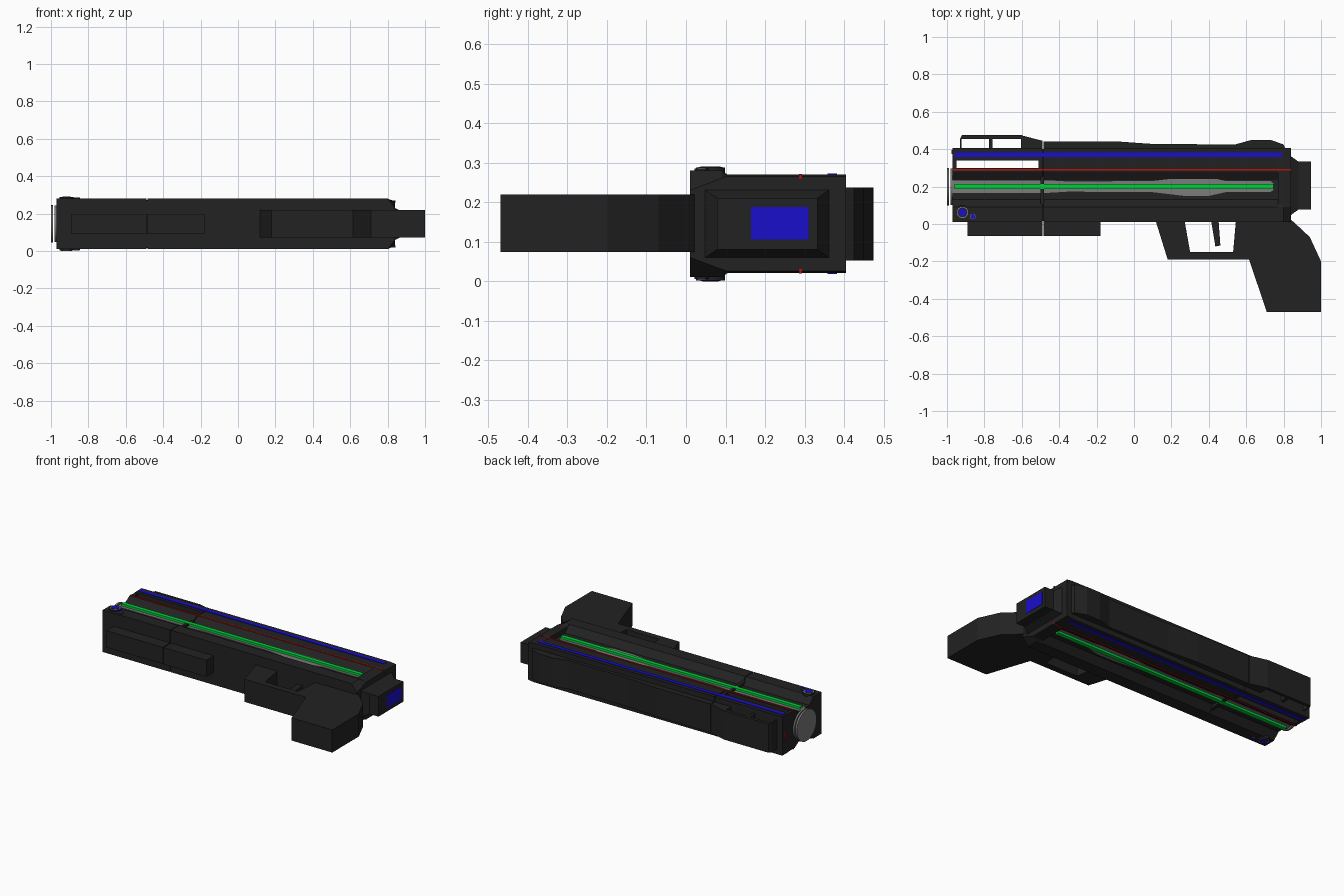
import bpy, bmesh, math

if "Cube" in bpy.data.objects:
    bpy.data.objects.remove(bpy.data.objects["Cube"])

ZC = 0.145  # middle plane of the thickness


def mat(name, r, g, b):
    m = bpy.data.materials.new(name)
    m.diffuse_color = (r, g, b, 1)
    m.use_nodes = True
    m.node_tree.nodes["Principled BSDF"].inputs["Base Color"].default_value = m.diffuse_color
    return m


DARK = mat("dark_shell", 0.016, 0.016, 0.016)
GREY = mat("barrel_grey", 0.2, 0.2, 0.2)
GREEN = mat("green_glow", 0.0, 0.62, 0.04)
BLUE = mat("blue_glow", 0.01, 0.004, 0.6)
RED = mat("red_line", 0.5, 0.005, 0.005)


def loft(name, rings, m):
    """Skin a list of equal-length rings and cap both ends."""
    bm = bmesh.new()
    rows = [[bm.verts.new(p) for p in r] for r in rings]
    n = len(rows[0])
    for a, b in zip(rows, rows[1:]):
        for i in range(n):
            j = (i + 1) % n
            bm.faces.new((a[i], a[j], b[j], b[i]))
    bm.faces.new(rows[0])
    bm.faces.new(rows[-1])
    bmesh.ops.recalc_face_normals(bm, faces=bm.faces)
    me = bpy.data.meshes.new(name)
    bm.to_mesh(me)
    bm.free()
    ob = bpy.data.objects.new(name, me)
    bpy.context.collection.objects.link(ob)
    me.materials.append(m)
    return ob


def plate(name, pts, z0, z1, m=DARK):
    """Outline in x,y given thickness in z."""
    return loft(name, [[(x, y, z) for x, y in pts] for z in (z0, z1)], m)


def box(name, x0, x1, y0, y1, z0, z1, m=DARK):
    return plate(name, [(x0, y0), (x1, y0), (x1, y1), (x0, y1)], z0, z1, m)


def section(x, half):
    """Mirror a (y, half thickness) outline into a closed ring at x."""
    return [(x, y, ZC + h) for y, h in half] + [(x, y, ZC - h) for y, h in reversed(half)]


def cylinder(name, r, depth, loc, axis, m, n=32):
    bpy.ops.mesh.primitive_cylinder_add(
        vertices=n, radius=r, depth=depth, location=loc,
        rotation=(0, math.pi / 2, 0) if axis == 'X' else (0, 0, 0))
    ob = bpy.context.object
    ob.name = name
    ob.data.materials.append(m)
    bpy.ops.object.shade_smooth_by_angle(angle=math.radians(35))
    return ob


# Shell: wide lower body, side groove for the barrel, upper slide
lower = [(.01, .135), (.09, .135), (.13, .094), (.235, .094)]
upper = [(.28, .122), (.405, .125)]
loft("rear_shell", [section(x, lower + upper) for x in (-.485, .78)], DARK)
loft("front_shell_lower", [section(x, lower + [(.28, .122), (.30, .123)]) for x in (-.97, -.49)], DARK)
loft("front_shell_upper", [section(x, [(.34, .124), (.405, .125)]) for x in (-.97, -.49)], DARK)
loft("shell_joint", [section(x, [(.015, .125), (.4, .09)]) for x in (-.5, -.48)], DARK)
box("slot_front_post", -.97, -.95, .29, .35, ZC - .122, ZC + .122)
box("slot_rear_post", -.51, -.49, .29, .35, ZC - .122, ZC + .122)

# Rear slab with tapered edges
full = [(.01, .135), (.09, .135), (.105, .125), (.405, .125)]
loft("rear_slab", [section(.77, full), section(.80, full),
                   section(.84, [(.01, .085), (.09, .115), (.105, .12), (.405, .12)])], DARK)

# Rear cap and display
loft("rear_cap", [section(.835, [(.045, .088), (.365, .088)]),
                  section(.88, [(.078, .065), (.333, .065)]),
                  section(.945, [(.078, .065), (.333, .065)])], DARK)
box("rear_display", .94, .947, .165, .31, .105, .187, BLUE)

# Barrel
cylinder("barrel", .098, 1.70, (-.13, .2, ZC), 'X', GREY)
cylinder("muzzle_ring", .1, .012, (-.994, .2, ZC), 'X', GREY)

# Top rail with open sight frame
R0, R1 = ZC - .0925, ZC + .0925
plate("sight_top_bar", [(-.93, .455), (-.92, .475), (-.60, .475), (-.60, .455)], R0, R1)
box("sight_front_post", -.93, -.922, .40, .457, R0, R1)
box("sight_mid_post", -.775, -.757, .40, .457, R0, R1)
plate("sight_ramp", [(-.605, .40), (-.605, .475), (-.49, .445), (-.49, .40)], R0, R1)
plate("top_rail", [(-.485, .40), (-.485, .442), (-.10, .442), (.10, .428), (.54, .425),
                   (.63, .45), (.73, .45), (.80, .425), (.81, .40)], R0, R1)
box("front_sight_dot", -.975, -.96, .375, .395, ZC - .02, ZC + .02, RED)

# Under-barrel block
box("under_block_front", -.89, -.49, -.065, .02, .09, .197)
box("under_block_rear", -.485, -.18, -.065, .02, .09, .197)

# Trigger guard, trigger and grip
G0, G1 = .073, .219
plate("guard_front", [(.115, .02), (.18, -.19), (.30, -.19), (.30, -.15), (.27, .02)], G0, G1)
box("guard_bottom", .30, .62, -.19, -.15, G0, G1)
plate("trigger", [(.412, .02), (.435, -.12), (.462, -.115), (.452, .02)], .115, .175)
plate("grip", [(.545, .02), (.53, -.15), (.53, -.19), (.615, -.19), (.71, -.47), (1, -.47),
               (1, -.20), (.94, -.07), (.86, .005), (.83, .03)], G0, G1)

# Side details, repeated on both faces
strip = [(-.97, .033), (-.45, .033), (-.35, .027), (.10, .03), (.27, .05), (.40, .05),
         (.49, .03), (.73, .03), (.745, .018)]
outline = [(x, .2 + h) for x, h in strip] + [(x, .2 - h) for x, h in reversed(strip)]
for s, side in ((1, "left"), (-1, "right")):
    def z(h):
        return ZC + s * h
    plate(f"barrel_window_{side}", outline, z(.085), z(.097), GREY)
    box(f"green_tube_{side}", -.96, .745, .187, .213, z(.09), z(.111), GREEN)
    box(f"red_line_{side}", -.97, .842, .286, .294, z(.115), z(.1262), RED)
    box(f"blue_strip_{side}", -.96, .79, .358, .382, z(.118), z(.1275), BLUE)
    for i, (x, y, r) in enumerate(((-.917, .062, .037), (-.862, .04, .018))):
        top = .143 - .003 * i
        cylinder(f"knob_{i}_{side}", r, .03, (x, y, z(top - .015)), 'Z', DARK, 24)
        cylinder(f"knob_rim_{i}_{side}", r * .82, .03, (x, y, z(top - .014)), 'Z', GREY, 24)
        cylinder(f"knob_cap_{i}_{side}", r * .7, .03, (x, y, z(top - .013)), 'Z', DARK if i == 0 else BLUE, 24)
        cylinder(f"knob_light_{i}_{side}", r * .55, .03, (x, y, z(top - .0125)), 'Z', BLUE, 24)
